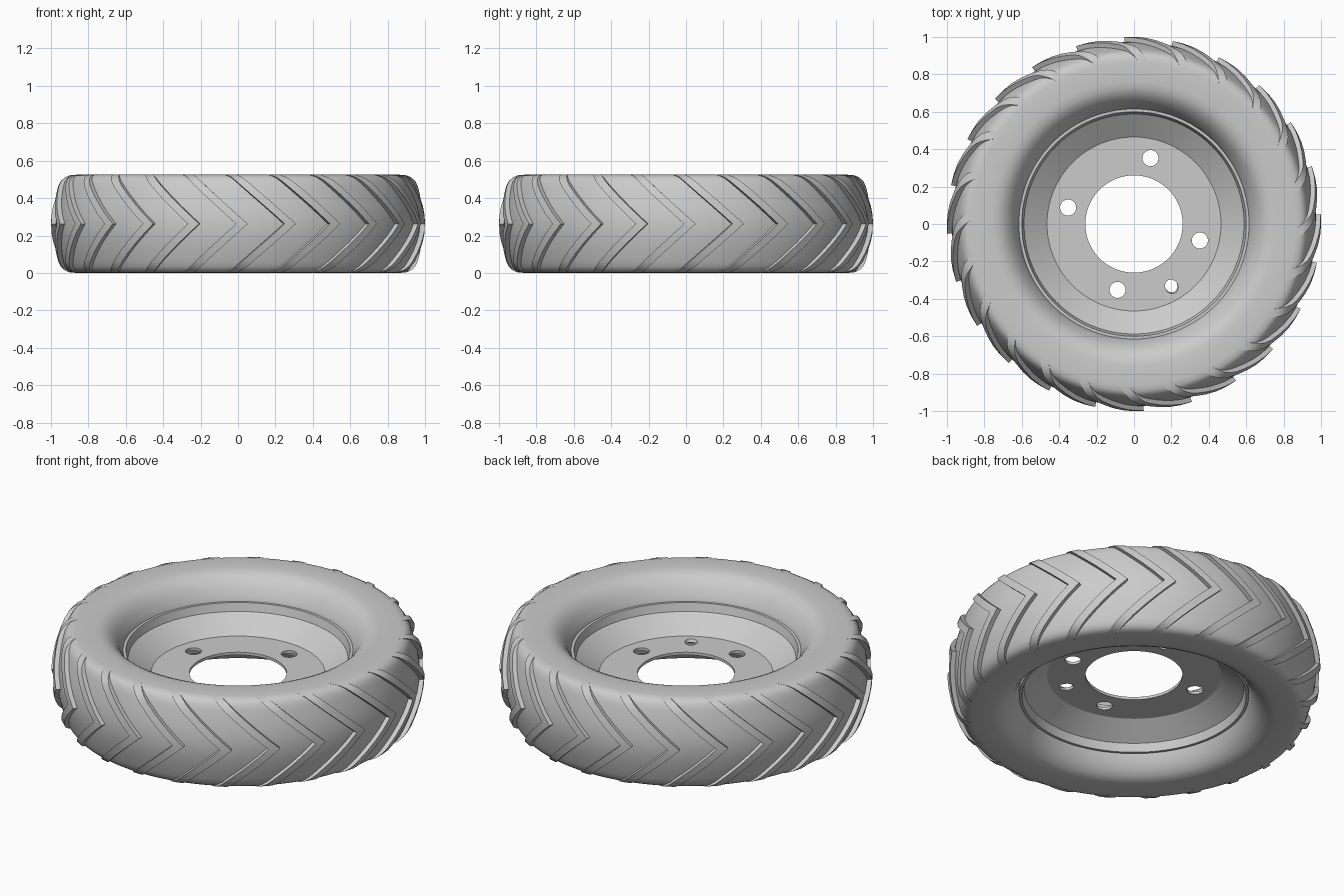
import bpy, bmesh, math
from mathutils import Matrix, Vector

if "Cube" in bpy.data.objects:
    bpy.data.objects.remove(bpy.data.objects["Cube"])

MID = 0.2625
LUGS = 24
SEGMENTS = 144

grey = bpy.data.materials.new("plain grey")
grey.use_nodes = True
grey.diffuse_color = (0.6, 0.6, 0.6, 1)
grey.node_tree.nodes["Principled BSDF"].inputs["Base Color"].default_value = (0.6, 0.6, 0.6, 1)


def finish(bm, name, angle):
    bmesh.ops.recalc_face_normals(bm, faces=bm.faces)
    mesh = bpy.data.meshes.new(name)
    bm.to_mesh(mesh)
    bm.free()
    mesh.materials.append(grey)
    obj = bpy.data.objects.new(name, mesh)
    bpy.context.collection.objects.link(obj)
    smooth(obj, angle)
    return obj


def smooth(obj, angle):
    bpy.ops.object.select_all(action="DESELECT")
    obj.select_set(True)
    bpy.context.view_layer.objects.active = obj
    bpy.ops.object.shade_smooth_by_angle(angle=math.radians(angle))


def polar(r, a, z):
    return Vector((r * math.cos(a), r * math.sin(a), z))


def lathe(name, profile, angle):
    """Spin a closed (radius, height) outline around the z axis."""
    bm = bmesh.new()
    rings = [[bm.verts.new(polar(r, math.tau * i / SEGMENTS, z)) for r, z in profile]
             for i in range(SEGMENTS)]
    n = len(profile)
    for i, ring in enumerate(rings):
        nxt = rings[(i + 1) % SEGMENTS]
        for j in range(n):
            k = (j + 1) % n
            bm.faces.new((ring[j], nxt[j], nxt[k], ring[k]))
    return finish(bm, name, angle)


# Tyre: half outline from tread centre over the shoulder to the bead
tread = [(0.974, 0), (0.971, 0.05), (0.963, 0.1), (0.951, 0.15), (0.936, 0.2),
         (0.926, 0.228), (0.912, 0.248), (0.893, 0.259), (0.865, 0.2625)]
side = [(0.76, 0.2625), (0.725, 0.257), (0.695, 0.243), (0.667, 0.218),
        (0.645, 0.188), (0.628, 0.155), (0.612, 0.12)]
half = tread + side
outline = [(r, MID + h) for r, h in half] + [(r, MID - h) for r, h in reversed(half[1:])]
lathe("tyre", outline, 40)

# Tread lugs: chevron ribs that follow the tread and fade out past the shoulder
WIDTH, HEIGHT, SLOPE = 0.062, 0.026, 1.12
arm, travel = [], 0
for i, (r, h) in enumerate(tread):
    if i:
        travel += math.hypot(r - tread[i - 1][0], h - tread[i - 1][1])
    arm.append((r, h, travel))
stations = [(r, -h, t) for r, h, t in reversed(arm[1:])] + arm

bm = bmesh.new()
for k in range(LUGS):
    tip = math.radians(-87) + math.tau * k / LUGS
    rows = []
    for r, h, t in stations:
        lead = tip - SLOPE * t
        fade = min(1, max(0, (arm[-1][2] - t) / 0.09))
        lift = HEIGHT * fade
        # Lift points outward on the tread and turn upward on the shoulder
        tilt = math.copysign(max(0, abs(h) - 0.2) * 0.06, h) * fade
        row = [(r - 0.012, lead - WIDTH, h * 0.97), (r + lift, lead - WIDTH, h + tilt * 0.2),
               (r + lift, lead, h + tilt * 0.2), (r - 0.012, lead, h * 0.97)]
        rows.append([bm.verts.new(polar(pr, pa, MID + min(MID, max(-MID, ph))))
                     for pr, pa, ph in row])
    for a, b in zip(rows, rows[1:]):
        for j in range(4):
            m = (j + 1) % 4
            bm.faces.new((a[j], a[m], b[m], b[j]))
    bm.faces.new(rows[0])
    bm.faces.new(rows[-1])
finish(bm, "tread_lugs", 35)

# Wheel rim: lip, cone and flat disc with a centre opening
upper = [(0.26, 0.257), (0.465, 0.257), (0.588, 0.345), (0.6, 0.392), (0.615, 0.392)]
lower = [(0.615, 0.112), (0.6, 0.112), (0.588, 0.16), (0.465, 0.241), (0.26, 0.241)]
rim = lathe("wheel_rim", upper + lower, 25)

# Bolt holes and a slanted valve hole, cut through the disc
bm = bmesh.new()


def drill(radius, distance, degrees, lean):
    place = (Matrix.Rotation(math.radians(degrees), 4, "Z")
             @ Matrix.Translation((distance, 0, 0.249))
             @ Matrix.Rotation(math.radians(lean), 4, "Y"))
    bmesh.ops.create_cone(bm, cap_ends=True, segments=32, radius1=radius, radius2=radius,
                          depth=0.12, matrix=place)


for q in range(4):
    drill(0.043, 0.363, 76 + 90 * q, 0)
drill(0.034, 0.386, -59, 30)
cutter = finish(bm, "hole_cutter", 30)
cutter.hide_render = True

cut = rim.modifiers.new("holes", "BOOLEAN")
cut.operation = "DIFFERENCE"
cut.solver = "EXACT"
cut.object = cutter
bpy.context.view_layer.objects.active = rim
bpy.ops.object.modifier_move_to_index(modifier="holes", index=0)
bpy.ops.object.modifier_apply(modifier="holes")
bpy.data.objects.remove(cutter)
smooth(rim, 25)
